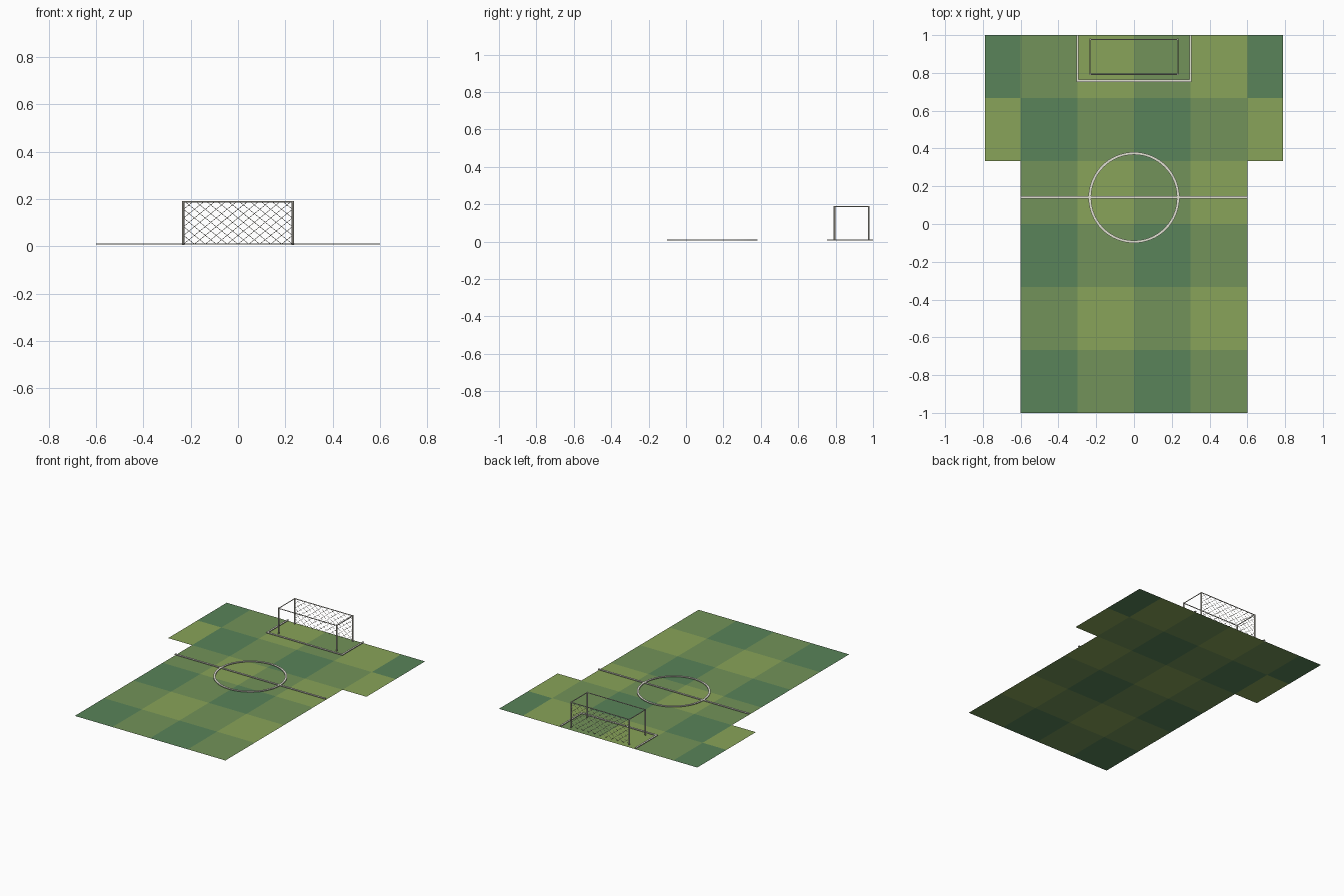
import bpy, bmesh, math
from mathutils import Vector

if "Cube" in bpy.data.objects:
    bpy.data.objects.remove(bpy.data.objects["Cube"])


def material(name, rgb):
    m = bpy.data.materials.new(name)
    m.diffuse_color = (*rgb, 1)
    m.use_nodes = True
    m.node_tree.nodes["Principled BSDF"].inputs["Base Color"].default_value = m.diffuse_color
    return m


GRASS = [material("dark_grass", (0.10, 0.23, 0.10)),
         material("mid_grass", (0.17, 0.29, 0.10)),
         material("light_grass", (0.25, 0.37, 0.10))]
CHALK = material("chalk", (0.75, 0.75, 0.65))
METAL = material("frame_paint", (0.6, 0.58, 0.5))


def finish(name, bm, mats):
    me = bpy.data.meshes.new(name)
    bm.to_mesh(me)
    bm.free()
    for m in mats:
        me.materials.append(m)
    ob = bpy.data.objects.new(name, me)
    bpy.context.collection.objects.link(ob)
    return ob


def box(name, x0, x1, y0, y1, z0, z1, mat):
    bm = bmesh.new()
    bmesh.ops.create_cube(bm, size=1)
    for v in bm.verts:
        v.co = ((x0 + x1) / 2 + v.co.x * (x1 - x0),
                (y0 + y1) / 2 + v.co.y * (y1 - y0),
                (z0 + z1) / 2 + v.co.z * (z1 - z0))
    return finish(name, bm, [mat])


def rod(bm, a, b, r, sides):
    a, b = Vector(a), Vector(b)
    d = b - a
    new = bmesh.ops.create_cone(bm, cap_ends=True, segments=sides, radius1=r,
                                radius2=r, depth=d.length)["verts"]
    rot = d.to_track_quat('Z', 'Y').to_matrix().to_4x4()
    bmesh.ops.rotate(bm, verts=new, matrix=rot)
    bmesh.ops.translate(bm, verts=new, vec=(a + b) / 2)


# Shirt-shaped pitch: checkered body and two short sleeves
bm = bmesh.new()


def tile(x0, x1, y0, y1, shade):
    f = bm.faces.new([bm.verts.new(p) for p in
                      ((x0, y0, 0), (x1, y0, 0), (x1, y1, 0), (x0, y1, 0))])
    f.material_index = shade


third = 1 / 3
for row in range(6):
    y1 = 1 - row * third
    for col in range(4):
        x0 = -0.6 + 0.3 * col
        tile(x0, x0 + 0.3, y1 - third, y1, col % 2 + 1 - row % 2)
    if row < 2:
        for x0, x1 in ((-0.79, -0.6), (0.6, 0.79)):
            tile(x0, x1, y1 - third, y1, 2 * row)
bmesh.ops.remove_doubles(bm, verts=bm.verts, dist=0.001)
finish("pitch", bm, GRASS)

# Chalk markings
Z0, Z1 = 0.007, 0.012
box("halfway_line", -0.6, 0.6, 0.134, 0.147, Z0, Z1, CHALK)
box("penalty_front_line", -0.305, 0.305, 0.753, 0.766, Z0, Z1, CHALK)
for s, side in ((-1, "left"), (1, "right")):
    box(f"penalty_{side}_line", s * 0.305 - 0.006 * (s + 1), s * 0.305 - 0.006 * (s - 1),
        0.766, 1.0, Z0, Z1, CHALK)

bm = bmesh.new()
N = 64
rings = []
for i in range(N):
    a = math.tau * i / N
    rings.append([bm.verts.new((r * math.cos(a), 0.14 + r * math.sin(a), z))
                  for r, z in ((0.227, Z0), (0.241, Z0), (0.241, Z1), (0.227, Z1))])
for i in range(N):
    p, q = rings[i], rings[(i + 1) % N]
    for j in range(4):
        k = (j + 1) % 4
        bm.faces.new((p[j], q[j], q[k], p[k]))
bmesh.ops.recalc_face_normals(bm, faces=bm.faces)
finish("centre_circle", bm, [CHALK])

# Goal frame
GX, YF, YB, GZ = 0.232, 0.793, 0.977, 0.188
bm = bmesh.new()
for x in (-GX, GX):
    for y in (YF, YB):
        rod(bm, (x, y, 0.005), (x, y, GZ + 0.003), 0.005, 8)
    rod(bm, (x, YF, GZ), (x, YB, GZ), 0.003, 8)
for y in (YF, YB):
    rod(bm, (-GX, y, GZ), (GX, y, GZ), 0.003, 8)
finish("goal_frame", bm, [METAL])

# Back net: crossing diagonal cords clipped to the frame
bm = bmesh.new()
step, slope, low = 0.046, 0.8, 0.008
h = GZ - low
run = h / slope
for i in range(-6, 12):
    x = -GX + i * step
    xa, xb = max(x, -GX), min(x + run, GX)
    if xb - xa < 0.005:
        continue
    za, zb = low + (xa - x) * slope, low + (xb - x) * slope
    for s in (-1, 1):
        rod(bm, (s * xa, YB, za), (s * xb, YB, zb), 0.001, 4)
finish("goal_net", bm, [METAL])
